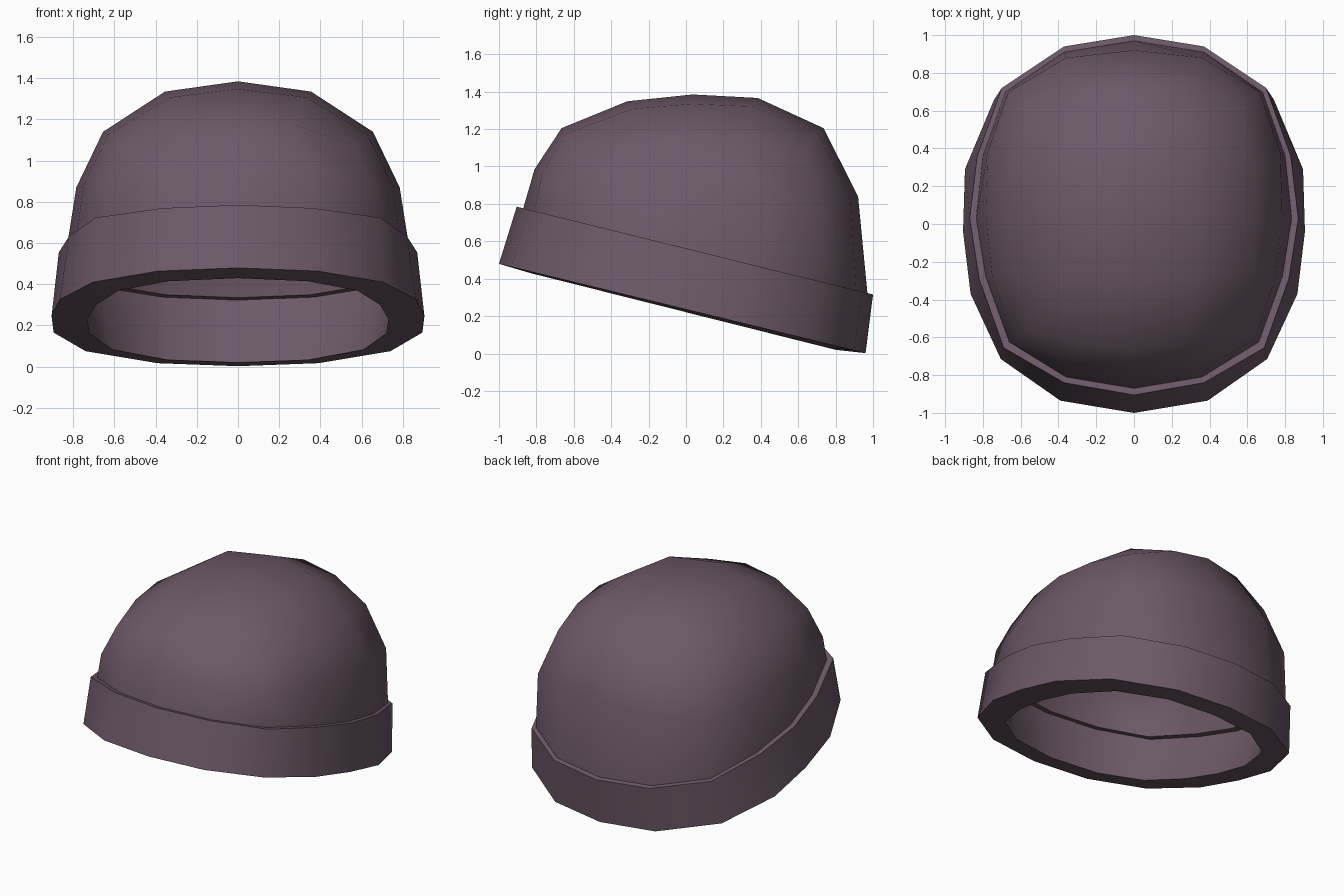
import bpy, bmesh
from math import tan, pi, radians
from mathutils import Vector

if "Cube" in bpy.data.objects:
    bpy.data.objects.remove(bpy.data.objects["Cube"])

KNIT = bpy.data.materials.new("plum_knit")
KNIT.diffuse_color = (0.15, 0.1, 0.138, 1)
KNIT.use_nodes = True
KNIT.node_tree.nodes["Principled BSDF"].inputs["Base Color"].default_value = KNIT.diffuse_color
RIM_Z, RIM_SLOPE = .562, .2467


def ring(half):
    """Mirror nine points (front centre to back centre) into a 16-point ring."""
    return half + [(-x, y, z) for x, y, z in half[7:0:-1]]


def tilted(half, z0, slope):
    return ring([(x, y, z0 - slope * y) for x, y in half])


def bridge(bm, a, b):
    for i in range(len(a)):
        j = (i + 1) % len(a)
        bm.faces.new((a[i], a[j], b[j], b[i]))


def finish(bm, name, thickness=0):
    bmesh.ops.recalc_face_normals(bm, faces=bm.faces[:])
    me = bpy.data.meshes.new(name)
    bm.to_mesh(me)
    bm.free()
    ob = bpy.data.objects.new(name, me)
    me.materials.append(KNIT)
    bpy.context.collection.objects.link(ob)
    bpy.ops.object.select_all(action='DESELECT')
    ob.select_set(True)
    bpy.context.view_layer.objects.active = ob
    if thickness:
        shell = ob.modifiers.new("thickness", 'SOLIDIFY')
        shell.thickness = thickness
        shell.offset = -1
        bpy.ops.object.modifier_apply(modifier=shell.name)
        # keep the inner rim on the same tilted plane as the outer rim
        for v in ob.data.vertices[-16:]:
            v.co.z = RIM_Z - RIM_SLOPE * v.co.y
    bpy.ops.object.shade_smooth_by_angle(angle=radians(45))


# Tilted rings, front centre round the right side to back centre
bottom_out = tilted([(0, -1), (.39, -.935), (.705, -.715), (.865, -.37), (.905, -.04),
                     (.895, .29), (.74, .66), (.39, .90), (0, .96)], .236, .2435)
top_out = tilted([(0, -.905), (.37, -.84), (.69, -.655), (.82, -.29), (.87, .03),
                  (.83, .36), (.70, .72), (.37, .94), (0, 1)], RIM_Z, RIM_SLOPE)
rim = tilted([(0, -.87), (.36, -.81), (.66, -.625), (.785, -.28), (.835, .03),
              (.80, .36), (.68, .70), (.37, .91), (0, .97)], RIM_Z, RIM_SLOPE)
bottom_in = tilted([(0, -.83), (.34, -.77), (.58, -.59), (.69, -.31), (.73, -.04),
                    (.72, .24), (.61, .55), (.34, .75), (0, .80)], .221, .2515)
middle = ring([(0, -.81, .985), (.36, -.77, .96), (.64, -.61, .88), (.75, -.285, .88),
               (.785, .04, .87), (.775, .38, .84), (.665, .70, .77), (.36, .88, .82),
               (0, .92, .84)])

# Folded cuff
bm = bmesh.new()
loops = [[bm.verts.new(p) for p in r] for r in (bottom_out, top_out, rim, bottom_in)]
for k in range(4):
    bridge(bm, loops[k], loops[(k + 1) % 4])
finish(bm, "cuff")


# Crown: a 4 x 4 rounded top patch, then two rows of side faces
def crown_point(i, j):
    d = Vector((tan(i * pi / 8), tan(j * pi / 8), 1)).normalized()
    w = d.x * d.x + d.y * d.y
    drop = (.245 * d.x ** 2 + .18 * d.y ** 2) / w if w else 0
    x, y = d.x / .707 * .655, d.y / .707 * .70
    if max(abs(i), abs(j)) == 1:  # flatter around the middle, most at the back
        drop *= (.4 if i == 0 else .65) if j == 1 else .78
        y *= .92
    if abs(i) == abs(j) == 2:     # fuller corners
        x, y = x * 1.04, y * 1.04
    return (x, .035 + y, 1.385 - (1 - d.z) / .293 * drop)


bm = bmesh.new()
grid = {(i, j): bm.verts.new(crown_point(i, j))
        for i in range(-2, 3) for j in range(-2, 3)}
for i in range(-2, 2):
    for j in range(-2, 2):
        bm.faces.new((grid[i, j], grid[i + 1, j], grid[i + 1, j + 1], grid[i, j + 1]))
edge = ([(i, -2) for i in range(0, 3)] + [(2, j) for j in range(-1, 3)] +
        [(i, 2) for i in range(1, -3, -1)] + [(-2, j) for j in range(1, -3, -1)] + [(-1, -2)])
loops = [[grid[e] for e in edge]] + [[bm.verts.new(p) for p in r] for r in (middle, rim)]
bridge(bm, loops[0], loops[1])
bridge(bm, loops[1], loops[2])
finish(bm, "crown", .05)
